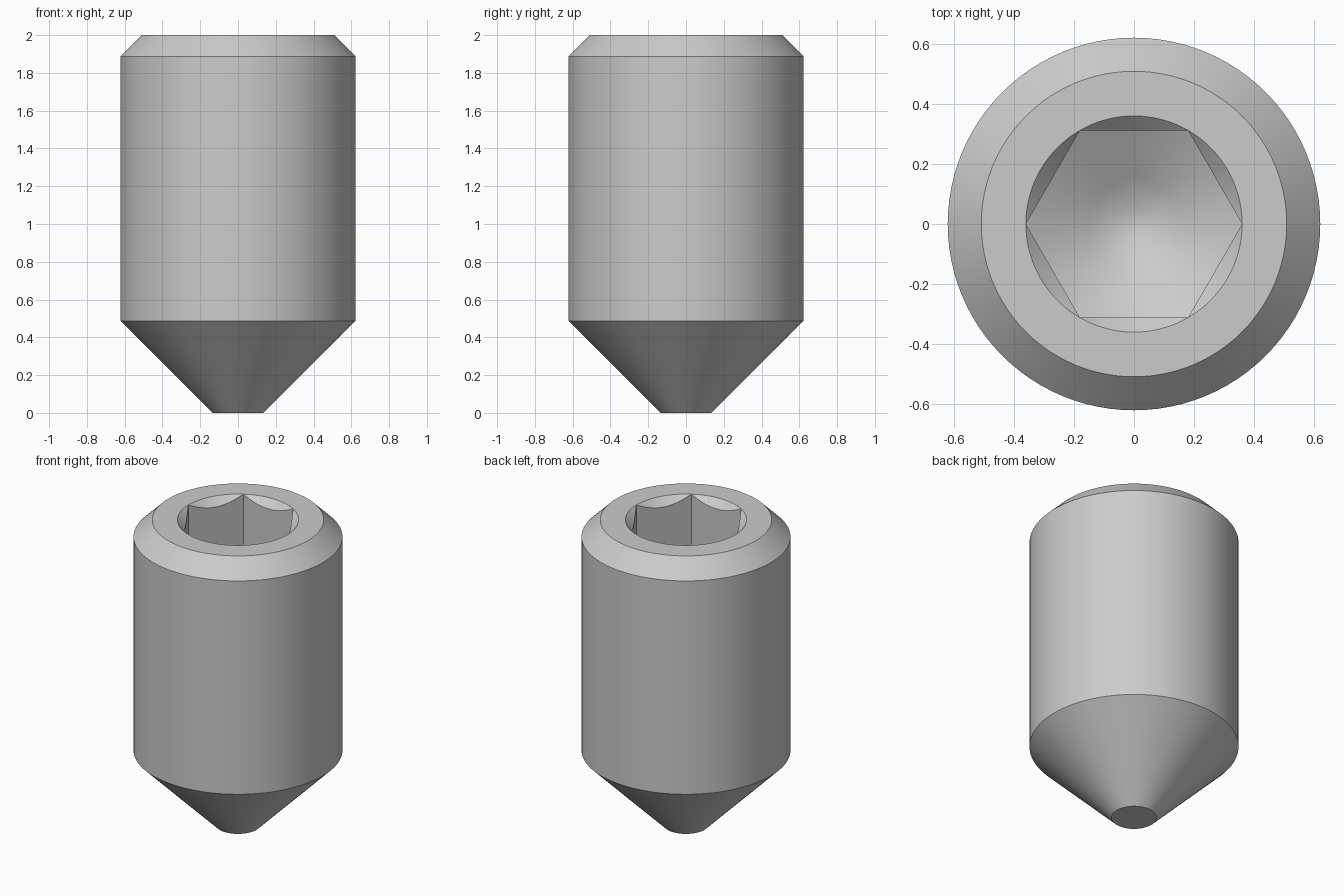
import bpy, bmesh
from math import cos, sin, radians, pi

cube = bpy.data.objects.get("Cube")
if cube:
    bpy.data.objects.remove(cube, do_unlink=True)

# Main dimensions
SEGMENTS = 96
HEIGHT = 2.0
BODY_R = 0.622
TOP_R = 0.51
TIP_R = 0.135
SOCKET_R = 0.361          # hexagon corner radius, also the countersink rim
SOCKET_FLOOR = 1.25       # height of the floor at the hexagon corners
FLOOR_SLOPE = 0.577       # drill point floor


def hex_radius(angle):
    """Radius of the hexagon with corners on the x axis."""
    offset = angle % (pi / 3) - pi / 6
    return SOCKET_R * cos(pi / 6) / cos(offset)


def floor_height(r):
    return SOCKET_FLOOR - FLOOR_SLOPE * (SOCKET_R - r)


def section(angle):
    """Radius and height pairs from the point, up the outside, into the socket."""
    h = hex_radius(angle)
    return [
        (TIP_R, 0),
        (BODY_R, BODY_R - TIP_R),
        (BODY_R, HEIGHT - (BODY_R - TOP_R)),
        (TOP_R, HEIGHT),
        (SOCKET_R, HEIGHT),
        (h, HEIGHT - (SOCKET_R - h)),
        (h, floor_height(h)),
        (0.15, floor_height(0.15)),
        (0.05, floor_height(0.05)),
    ]


# Screw body with chamfers, cone point and hexagon socket
bm = bmesh.new()
columns = []
for i in range(SEGMENTS):
    a = 2 * pi * i / SEGMENTS
    columns.append([bm.verts.new((r * cos(a), r * sin(a), z)) for r, z in section(a)])

for i, col in enumerate(columns):
    nxt = columns[(i + 1) % SEGMENTS]
    for k in range(len(col) - 1):
        bm.faces.new((col[k], nxt[k], nxt[k + 1], col[k + 1]))

# Flat point and flat centre of the socket floor
bm.faces.new([c[0] for c in reversed(columns)])
bm.faces.new([c[-1] for c in columns])

# The countersink closes to a point at each hexagon corner
bmesh.ops.remove_doubles(bm, verts=bm.verts[:], dist=0.0002)
bmesh.ops.recalc_face_normals(bm, faces=bm.faces[:])

mesh = bpy.data.meshes.new("set_screw")
bm.to_mesh(mesh)
bm.free()
screw = bpy.data.objects.new("set_screw", mesh)
bpy.context.collection.objects.link(screw)

# Plain metal grey
grey = bpy.data.materials.new("light_grey_metal")
grey.use_nodes = True
colour = (0.6, 0.6, 0.6, 1)
grey.diffuse_color = colour
grey.node_tree.nodes["Principled BSDF"].inputs["Base Color"].default_value = colour
mesh.materials.append(grey)

# Smooth round surfaces, crisp edges
bpy.ops.object.select_all(action="DESELECT")
screw.select_set(True)
bpy.context.view_layer.objects.active = screw
bpy.ops.object.shade_smooth_by_angle(angle=radians(35))
